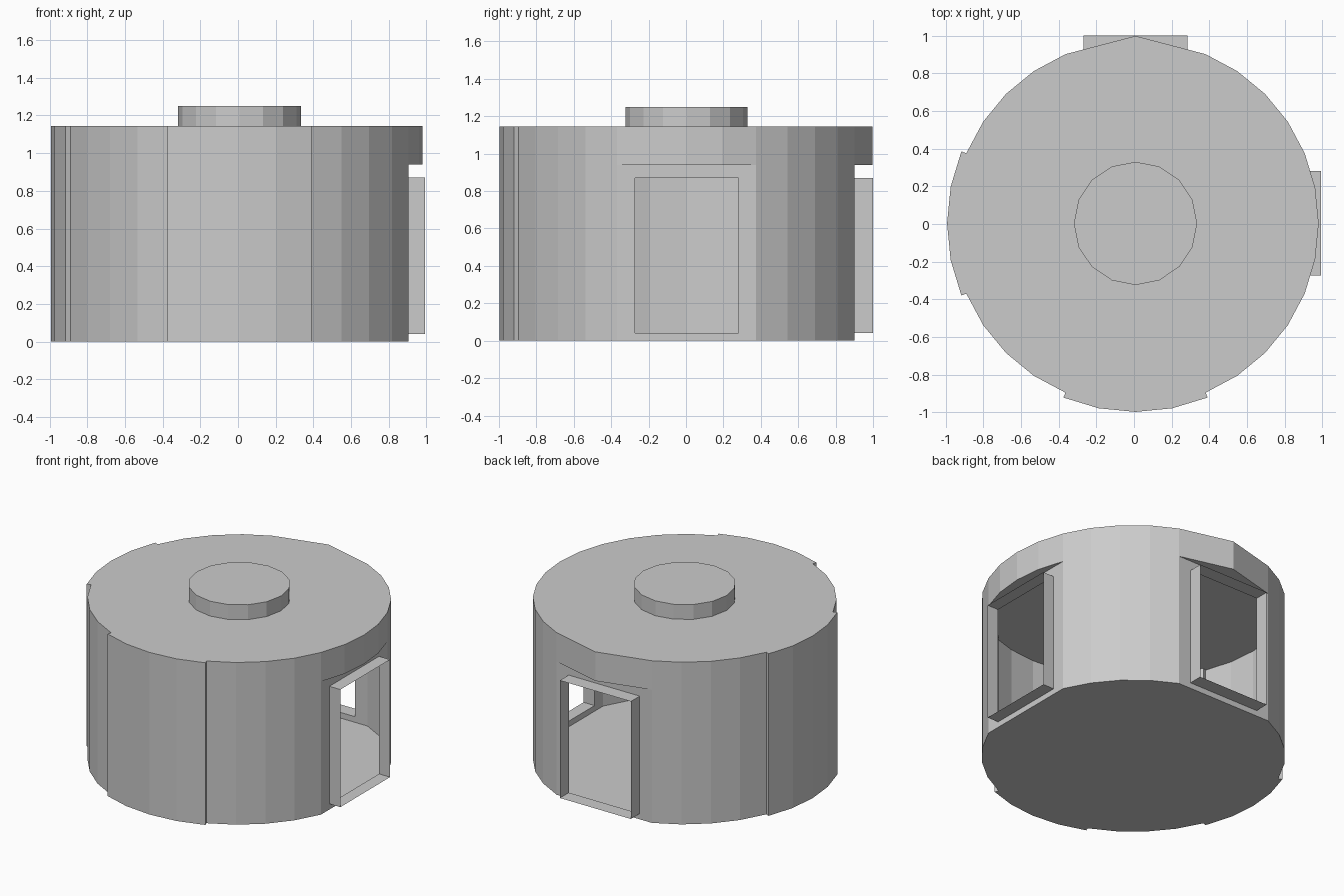
import bpy
from math import sin, cos, pi, radians

cube = bpy.data.objects.get("Cube")
if cube:
    bpy.data.objects.remove(cube)

CX, CY = 0.008, 0.003       # centre of the round room
R, R_PANEL = 0.972, 1.0     # wall and raised panel radii
LINTEL, ROOF, HUB = 0.94, 1.145, 1.25
DOOR_W, DOOR_LOW, DOOR_HIGH = 0.277, 0.04, 0.87

grey = bpy.data.materials.new("plain grey")
grey.use_nodes = True
grey.diffuse_color = (0.6, 0.6, 0.6, 1)
grey.node_tree.nodes["Principled BSDF"].inputs["Base Color"].default_value = (0.6, 0.6, 0.6, 1)


def build(name, faces):
    """Make a flat-shaded object from a list of faces given as point lists."""
    verts, index, polys = [], {}, []
    for face in faces:
        poly = []
        for p in face:
            key = tuple(round(c, 5) for c in p)
            if key not in index:
                index[key] = len(verts)
                verts.append(key)
            poly.append(index[key])
        polys.append(poly)
    mesh = bpy.data.meshes.new(name)
    mesh.from_pydata(verts, [], polys)
    mesh.materials.append(grey)
    obj = bpy.data.objects.new(name, mesh)
    bpy.context.collection.objects.link(obj)
    return obj


def polar(deg, radius):
    a = radians(deg)
    return (CX + radius * cos(a), CY + radius * sin(a))


def arc(mid, radius, steps=4):
    """An eighth of the circle, centred on the angle mid."""
    return [polar(mid - 22.5 + 45 * i / steps, radius) for i in range(steps + 1)]


def at(points, z):
    return [(x, y, z) for x, y in points]


def sides(points, z0, z1, closed=False):
    ring = points + points[:1] if closed else points
    return [[(*a, z0), (*b, z0), (*b, z1), (*a, z1)] for a, b in zip(ring, ring[1:])]


# Outlines of the room at floor level and above the doorways
right_arc = arc(0, R)
back_arc = arc(90, R)
back_arc = [back_arc[0], (CX, 0.998), back_arc[-1]]
bays = {0: right_arc, 90: back_arc, 180: arc(180, R_PANEL), 270: arc(270, R_PANEL)}
floor_line, roof_line = [], []
for angle, bay in bays.items():
    corner = arc(angle + 45, R)
    roof_line += bay + corner
    floor_line += ([bay[0], bay[-1]] if angle < 180 else bay) + corner


def tidy(points):
    return [p for i, p in enumerate(points)
            if abs(p[0] - points[i - 1][0]) + abs(p[1] - points[i - 1][1]) > 1e-5]


floor_line, roof_line = tidy(floor_line), tidy(roof_line)

# Floor, roof and curved walls
build("floor", [at(reversed(floor_line), 0)])
build("roof", [at(roof_line, ROOF)])
door_chords = [(bays[a][0], bays[a][-1]) for a in (0, 90)]


def is_chord(face):
    a, b = face[0][:2], face[1][:2]
    return any(abs(a[0] - c[0]) + abs(a[1] - c[1]) + abs(b[0] - d[0]) + abs(b[1] - d[1]) < 1e-4
               for c, d in door_chords)


lower = [f for f in sides(floor_line, 0, LINTEL, True) if not is_chord(f)]
build("lower_wall", lower)
build("upper_wall", sides(roof_line, LINTEL, ROOF, True))

# Flat doorway walls with an opening, a projecting thin frame and a lintel
for name, angle, reach in (("right", 0, 0.992), ("back", 90, 1.0)):
    start, end = bays[angle][0], bays[angle][-1]
    if angle == 0:
        plane, mid = start[0], CY
        low, high = start[1], end[1]
    else:
        plane, mid = start[1], CX
        low, high = start[0], end[0]

    def point(u, z, depth):
        return (depth, u, z) if angle == 0 else (u, depth, z)

    s = 1 if angle == 0 else -1

    def loop(u, z0, z1, depth):
        return [point(mid - s * u, z0, depth), point(mid + s * u, z0, depth),
                point(mid + s * u, z1, depth), point(mid - s * u, z1, depth)]

    inner = loop(DOOR_W, DOOR_LOW, DOOR_HIGH, plane)
    outer = [point(low, 0, plane), point(high, 0, plane),
             point(high, LINTEL, plane), point(low, LINTEL, plane)]
    front = loop(DOOR_W, DOOR_LOW, DOOR_HIGH, reach)
    pairs = [(i, (i + 1) % 4) for i in range(4)]
    build(name + "_doorway_wall", [[outer[i], outer[j], inner[j], inner[i]] for i, j in pairs])
    build(name + "_door_frame", [[inner[i], inner[j], front[j], front[i]] for i, j in pairs])
    build(name + "_lintel", [at(reversed(bays[angle]), LINTEL)])

# Low round hub on the roof
hub = [polar(360 * i / 16, 0.327) for i in range(16)]
build("roof_hub", sides(hub, ROOF, HUB, True) + [at(hub, HUB)])
